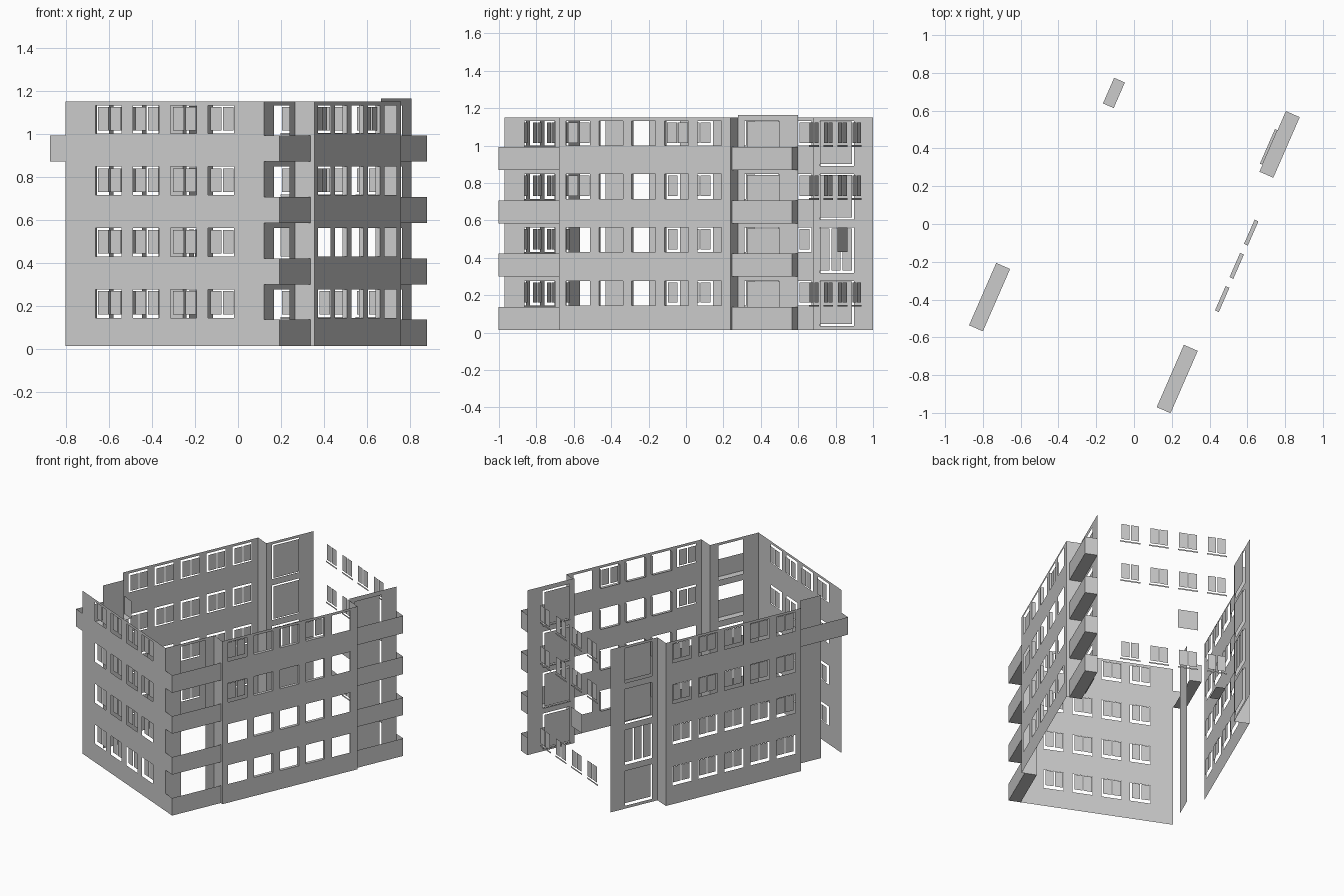
import bpy, bmesh, math
from mathutils import Vector

cube = bpy.data.objects.get("Cube")
if cube:
    bpy.data.objects.remove(cube)

mat = bpy.data.materials.new("plain_grey")
mat.use_nodes = True
COLOUR = (0.6, 0.6, 0.6, 1)
mat.diffuse_color = COLOUR
mat.node_tree.nodes["Principled BSDF"].inputs["Base Color"].default_value = COLOUR

# Building axes: u runs along the long side, v across the short side
U = Vector((0.40, 0.9165, 0))
V = Vector((0.9165, -0.40, 0))
CORNER = Vector((-0.80, -0.568, 0))
LENGTH, WIDTH, STEP, DEPTH = 1.71, 1.004, 0.10, 0.08
END = 0.36                      # length of each recessed corner section
BOTTOM, TOP = 0.015, 1.15
STOREY = 0.285
FLOORS = [BOTTOM + STOREY * i for i in range(4)]


def place(u, v, z):
    return CORNER + U * u + V * v + Vector((0, 0, z))


def build(name, quads):
    """Make one object from quads given as (u, v, z) corners."""
    bm = bmesh.new()
    for q in quads:
        bm.faces.new([bm.verts.new(place(*c)) for c in q])
    bmesh.ops.remove_doubles(bm, verts=bm.verts, dist=0.0005)
    mesh = bpy.data.meshes.new(name)
    bm.to_mesh(mesh)
    bm.free()
    mesh.materials.append(mat)
    ob = bpy.data.objects.new(name, mesh)
    bpy.context.collection.objects.link(ob)
    return ob


def upright(axis, at, a, b, z0, z1):
    """Vertical quad; axis 'u' runs along u at v = at, axis 'v' the reverse."""
    pts = [(a, z0), (b, z0), (b, z1), (a, z1)]
    return [(s, at, z) if axis == "u" else (at, s, z) for s, z in pts]


def flat(u0, u1, v0, v1, z):
    return [(u0, v0, z), (u1, v0, z), (u1, v1, z), (u0, v1, z)]


def wall(name, axis, at, a, b, holes=(), z0=BOTTOM, z1=TOP):
    """Thin wall with rectangular openings (start, end, low, high)."""
    ss = sorted({a, b, *[h[0] for h in holes], *[h[1] for h in holes]})
    zs = sorted({z0, z1, *[h[2] for h in holes], *[h[3] for h in holes]})
    quads = []
    for s0, s1 in zip(ss, ss[1:]):
        for l, h in zip(zs, zs[1:]):
            s, z = (s0 + s1) / 2, (l + h) / 2
            if not any(o[0] < s < o[1] and o[2] < z < o[3] for o in holes):
                quads.append(upright(axis, at, s0, s1, l, h))
    return build(name, quads)


def openings(centres, half, low=0.13, high=0.262):
    return [(c - half, c + half, f + low, f + high) for f in FLOORS for c in centres]


def sashes(axis, at, hole):
    """Two panes side by side inside an opening."""
    a, b, l, h = hole
    m, g = (a + b) / 2, 0.008
    return [upright(axis, at, a + g, m - g / 2, l + 0.015, h - g),
            upright(axis, at, m + g / 2, b - g, l + 0.015, h - g)]


def frame_lining(axis, at, inner, hole):
    """Sill and jambs lining an opening in a long wall."""
    a, b, l, h = hole
    return [flat(a, b, at, inner, l)] + [upright("v", s, at, inner, l, h) for s in (a, b)]


side_centres = [LENGTH / 2 + 0.192 * (i - 2) for i in range(5)]
end_centres = [WIDTH / 2 + 0.19 * (i - 1.5) for i in range(4)]
side_windows = openings(side_centres, 0.07)
end_windows = openings(end_centres, 0.066)
near, far = END, LENGTH - 0.35
right_v, left_v = WIDTH + STEP, -STEP

# Front end wall and its panes
wall("front_wall", "v", 0, 0, WIDTH, end_windows)
build("front_panes", [q for h in end_windows for q in sashes("v", 0.012, h)])

# Rear window panes and ledges; the third storey has a single wide panel
rear = []
for i, h in enumerate(end_windows):
    storey, column = divmod(i, 4)
    if storey == 1:
        if column == 1:
            rear.append(upright("v", LENGTH, *h))
        continue
    rear += sashes("v", LENGTH, h)
    rear.append(upright("v", LENGTH, h[0], h[1], h[2] - 0.006, h[2] + 0.004))
build("rear_panes", rear)

# Long walls with their window rows
wall("right_wall", "u", right_v, near, far, side_windows)
wall("left_wall", "u", left_v, near, far, side_windows)
build("left_panes", [q for h in side_windows for q in sashes("u", left_v + 0.012, h)])
build("right_panes", [q for i, h in enumerate(side_windows)
                      if i in (10, 15, 18) for q in sashes("u", right_v - 0.012, h)])
build("right_window_linings", [q for i, h in enumerate(side_windows) if i % 5 in (1, 2, 3)
                               for q in frame_lining("u", right_v, right_v - 0.022, h)])

# Short returns between the long walls and the corner sections
wall("right_front_return", "v", near, WIDTH, right_v)
wall("right_rear_return", "v", far, WIDTH, right_v)
wall("left_rear_return", "v", far, left_v, 0)

# Corner sections with balcony doors
door = dict(low=0.02, high=0.262)
wall("right_front_section", "u", WIDTH, 0, near, openings([0.205], 0.09, **door))
rear_doors = openings([far + 0.14], 0.1, **door)
wall("right_rear_section", "u", WIDTH, far, LENGTH, rear_doors, z1=1.163)
wall("left_rear_section", "u", 0, far, LENGTH, rear_doors)
wall("left_front_section", "u", 0, 0.15, 0.305)

# Door panels, slightly smaller than their openings
for side, v in (("right", WIDTH - 0.015), ("left", 0.012)):
    quads = []
    for i, (a, b, l, h) in enumerate(rear_doors):
        if side == "left" and i == 1:     # split into narrow leaves
            w = (b - a) / 3
            quads += [upright("u", v, a + w * k + 0.006, a + w * (k + 1) - 0.006,
                              l + 0.012, h - 0.006) for k in range(3)]
        else:
            quads.append(upright("u", v, a + 0.006, b - 0.006, l + 0.012, h - 0.004))
        if side == "right":
            quads.append(flat(a, b, v, WIDTH, l))
    build(side + "_door_panels", quads)


def balcony(name, u0, u1, v0, v1, z, height=0.122):
    build(name, [flat(u0, u1, v0, v1, z),
                 upright("u", v1, u0, u1, z, z + height),
                 upright("v", u0, v0, v1, z, z + height),
                 upright("v", u1, v0, v1, z, z + height)])


# Balconies
for i, z in enumerate(FLOORS):
    balcony(f"right_front_balcony_{i}", 0, near, WIDTH, WIDTH + DEPTH, z)
    balcony(f"right_rear_balcony_{i}", far, LENGTH, WIDTH, WIDTH + DEPTH, z)
balcony("left_front_balcony", 0, near, 0, -DEPTH, FLOORS[3])

# Small ledge inside the left rear corner
build("inner_ledge", [flat(far, far + 0.148, 0.10, 0.162, 0.16)])
